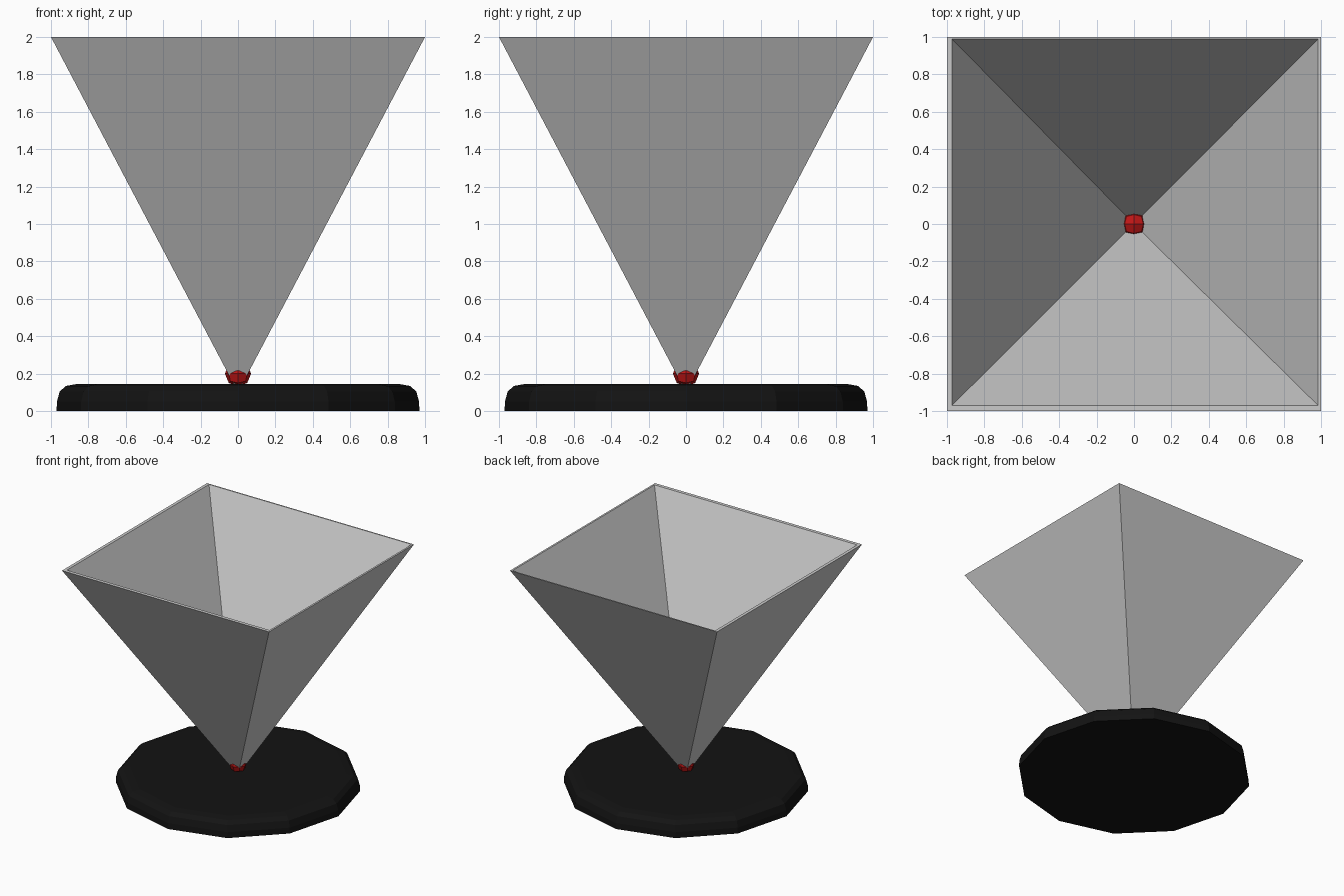
import bpy, bmesh, math

if "Cube" in bpy.data.objects:
    bpy.data.objects.remove(bpy.data.objects["Cube"])


def paint(obj, name, colour):
    mat = bpy.data.materials.new(name)
    mat.diffuse_color = colour
    mat.use_nodes = True
    mat.node_tree.nodes["Principled BSDF"].inputs["Base Color"].default_value = mat.diffuse_color
    obj.data.materials.append(mat)


def finish(bm, name):
    bmesh.ops.recalc_face_normals(bm, faces=bm.faces)
    mesh = bpy.data.meshes.new(name)
    bm.to_mesh(mesh)
    bm.free()
    obj = bpy.data.objects.new(name, mesh)
    bpy.context.collection.objects.link(obj)
    return obj


# Base: twelve-sided disc with a rounded upper edge
def lathe(profile, sides, name):
    bm = bmesh.new()
    rings = [[bm.verts.new((r * math.cos(math.tau * i / sides),
                            r * math.sin(math.tau * i / sides), z))
              for i in range(sides)] for r, z in profile]
    for low, high in zip(rings, rings[1:]):
        for i in range(sides):
            j = (i + 1) % sides
            bm.faces.new((low[i], low[j], high[j], high[i]))
    bm.faces.new(rings[0])
    bm.faces.new(rings[-1])
    return finish(bm, name)


base = lathe([(0.97, 0), (0.968, 0.05), (0.953, 0.105), (0.92, 0.134), (0.86, 0.145)],
             12, "base_disc")
paint(base, "black", (0.0065, 0.0065, 0.0065, 1))

# Funnel: hollow upside-down square pyramid with a thin flat rim
bm = bmesh.new()
rims = []
for x0, x1, y0, y1, tip in ((-1, 1, -1, 1, 0.10), (-0.973, 0.984, -0.97, 0.989, 0.14)):
    rim = [bm.verts.new((x, y, 2)) for x, y in ((x0, y0), (x1, y0), (x1, y1), (x0, y1))]
    apex = bm.verts.new((0, 0, tip))
    for i in range(4):
        bm.faces.new((rim[i], rim[(i + 1) % 4], apex))
    rims.append(rim)
for i in range(4):
    j = (i + 1) % 4
    bm.faces.new((rims[0][i], rims[0][j], rims[1][j], rims[1][i]))
finish(bm, "funnel")

# Joint ball: cube subdivided once and pushed out to a sphere
bm = bmesh.new()
bmesh.ops.create_cube(bm, size=1)
bmesh.ops.subdivide_edges(bm, edges=bm.edges[:], cuts=1, use_grid_fill=True)
for v in bm.verts:
    v.co = v.co.normalized() * 0.07
    v.co.z += 0.2
ball = finish(bm, "joint_ball")
paint(ball, "red", (0.52, 0.008, 0.008, 1))
